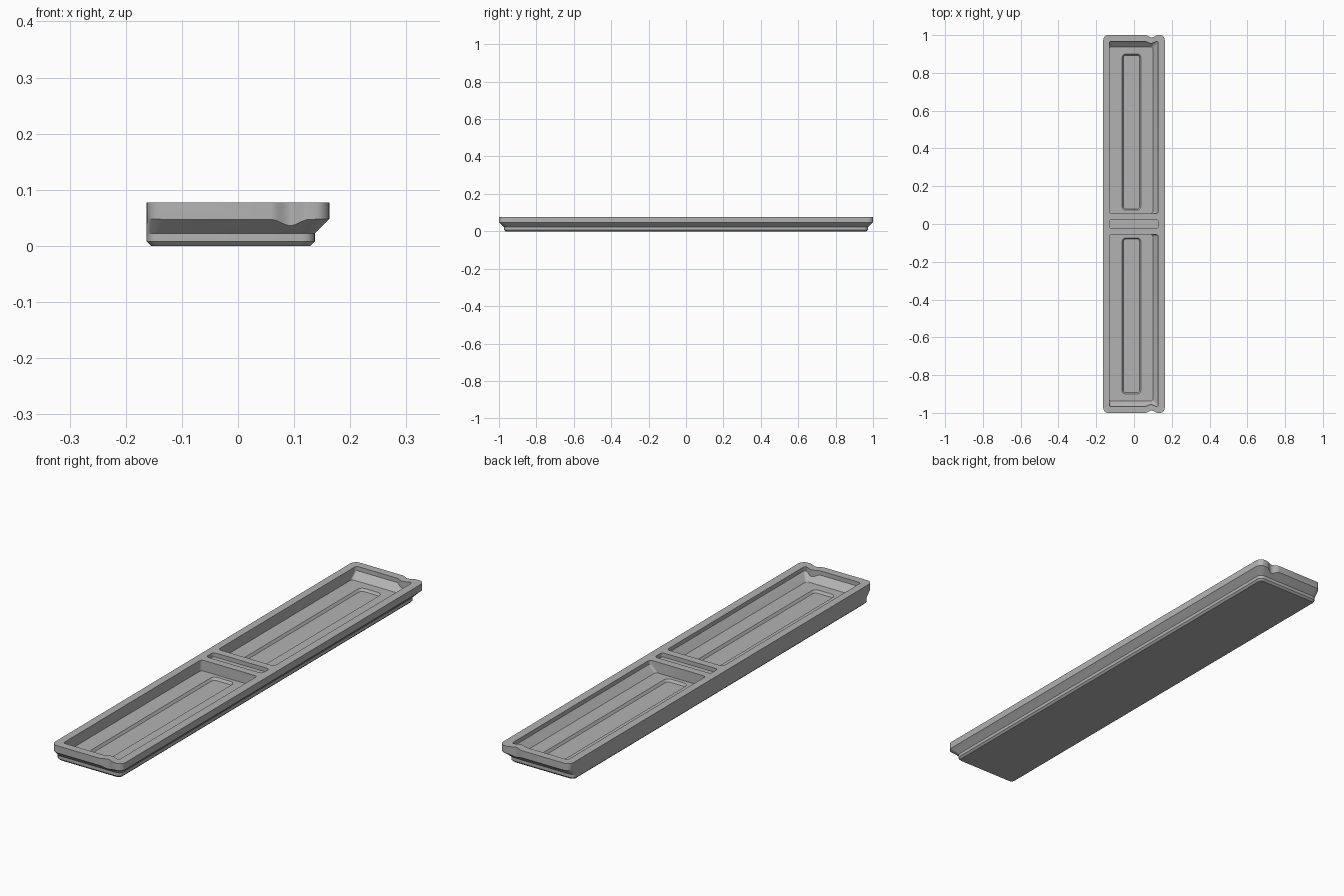
import bpy, bmesh, math

cube = bpy.data.objects.get("Cube")
if cube:
    bpy.data.objects.remove(cube, do_unlink=True)

grey = bpy.data.materials.new("plain grey")
grey.use_nodes = True
colour = (0.45, 0.45, 0.45, 1)
grey.diffuse_color = colour
grey.node_tree.nodes["Principled BSDF"].inputs["Base Color"].default_value = colour


def rounded_rect(x0, x1, y0, y1, r, steps=6):
    """Counter-clockwise rounded rectangle."""
    points = []
    corners = [(x1 - r, y1 - r), (x0 + r, y1 - r), (x0 + r, y0 + r), (x1 - r, y0 + r)]
    for i, (cx, cy) in enumerate(corners):
        for s in range(steps + 1):
            a = math.pi / 2 * (i + s / steps)
            points.append((cx + r * math.cos(a), cy + r * math.sin(a)))
    return points


def scalloped(end, centre, half, depth):
    """Wide outline whose two ends have a smooth dip."""
    edge = [(0.25, end)]
    for i in range(25):
        t = 1 - i / 12
        dip = depth * (1 + math.cos(math.pi * t)) / 2
        edge.append((centre + half * t, end - dip))
    edge.append((-0.25, end))
    return edge + [(x, -y) for x, y in reversed(edge)]


def loft(name, layers):
    """Closed solid through (height, outline) layers, bottom to top."""
    bm = bmesh.new()
    rings = [[bm.verts.new((x, y, z)) for x, y in outline] for z, outline in layers]
    for low, high in zip(rings, rings[1:]):
        for i in range(len(low)):
            j = (i + 1) % len(low)
            bm.faces.new((low[i], low[j], high[j], high[i]))
    bm.faces.new(rings[0][::-1])
    bm.faces.new(rings[-1])
    bmesh.ops.recalc_face_normals(bm, faces=bm.faces)
    mesh = bpy.data.meshes.new(name)
    bm.to_mesh(mesh)
    bm.free()
    mesh.materials.append(grey)
    obj = bpy.data.objects.new(name, mesh)
    bpy.context.collection.objects.link(obj)
    return obj


def combine(obj, cutter, operation):
    """Apply a boolean and discard the cutter."""
    mod = obj.modifiers.new("cut", 'BOOLEAN')
    mod.operation = operation
    mod.solver = 'EXACT'
    mod.object = cutter
    bpy.context.view_layer.objects.active = obj
    bpy.ops.object.modifier_apply(modifier=mod.name)
    bpy.data.objects.remove(cutter, do_unlink=True)


def both_ends(x0, x1, near, far, r, side):
    y0, y1 = sorted((near * side, far * side))
    return rounded_rect(x0, x1, y0, y1, r)


TOP, ABOVE, FLOOR, CHANNEL = 0.077, 0.1, 0.032, 0.022

# Outer body: straight left side, undercut right side and ends
foot = rounded_rect(-0.163, 0.137, -0.972, 0.972, 0.022)
rim = rounded_rect(-0.163, 0.163, -1.001, 1.001, 0.028)
tray = loft("tray", [
    (0, rounded_rect(-0.155, 0.129, -0.964, 0.964, 0.016)),
    (0.008, foot), (0.022, foot), (0.048, rim), (TOP, rim)])
ends = scalloped(1.0, 0.093, 0.034, 0.012)
combine(tray, loft("end_scallops", [(-0.1, ends), (0.2, ends)]), 'INTERSECT')

for side in (1, -1):
    # Pocket with sloped right wall and outer end
    mouth = both_ends(-0.131, 0.128, 0.056, 0.968, 0.012, side)
    base = both_ends(-0.131, 0.1, 0.056, 0.938, 0.012, side)
    pocket = loft("pocket", [(FLOOR, base), (0.06, mouth), (ABOVE, mouth)])
    inner = scalloped(0.967, 0.09, 0.036, 0.011)
    combine(pocket, loft("pocket_scallops", [(-0.1, inner), (0.2, inner)]), 'INTERSECT')
    combine(tray, pocket, 'DIFFERENCE')

    # Shallow channel in the pocket floor with bevelled walls
    wide = both_ends(-0.063, 0.037, 0.073, 0.9, 0.02, side)
    narrow = both_ends(-0.056, 0.03, 0.08, 0.893, 0.014, side)
    channel = loft("channel", [(CHANNEL, narrow), (FLOOR, wide), (FLOOR + 0.01, wide)])
    combine(tray, channel, 'DIFFERENCE')

# Slot along the middle divider
slot = rounded_rect(-0.131, 0.128, -0.024, 0.024, 0.012)
combine(tray, loft("slot", [(0.06, slot), (ABOVE, slot)]), 'DIFFERENCE')

bpy.ops.object.select_all(action='DESELECT')
tray.select_set(True)
bpy.context.view_layer.objects.active = tray
bpy.ops.object.shade_smooth_by_angle(angle=math.radians(25))
